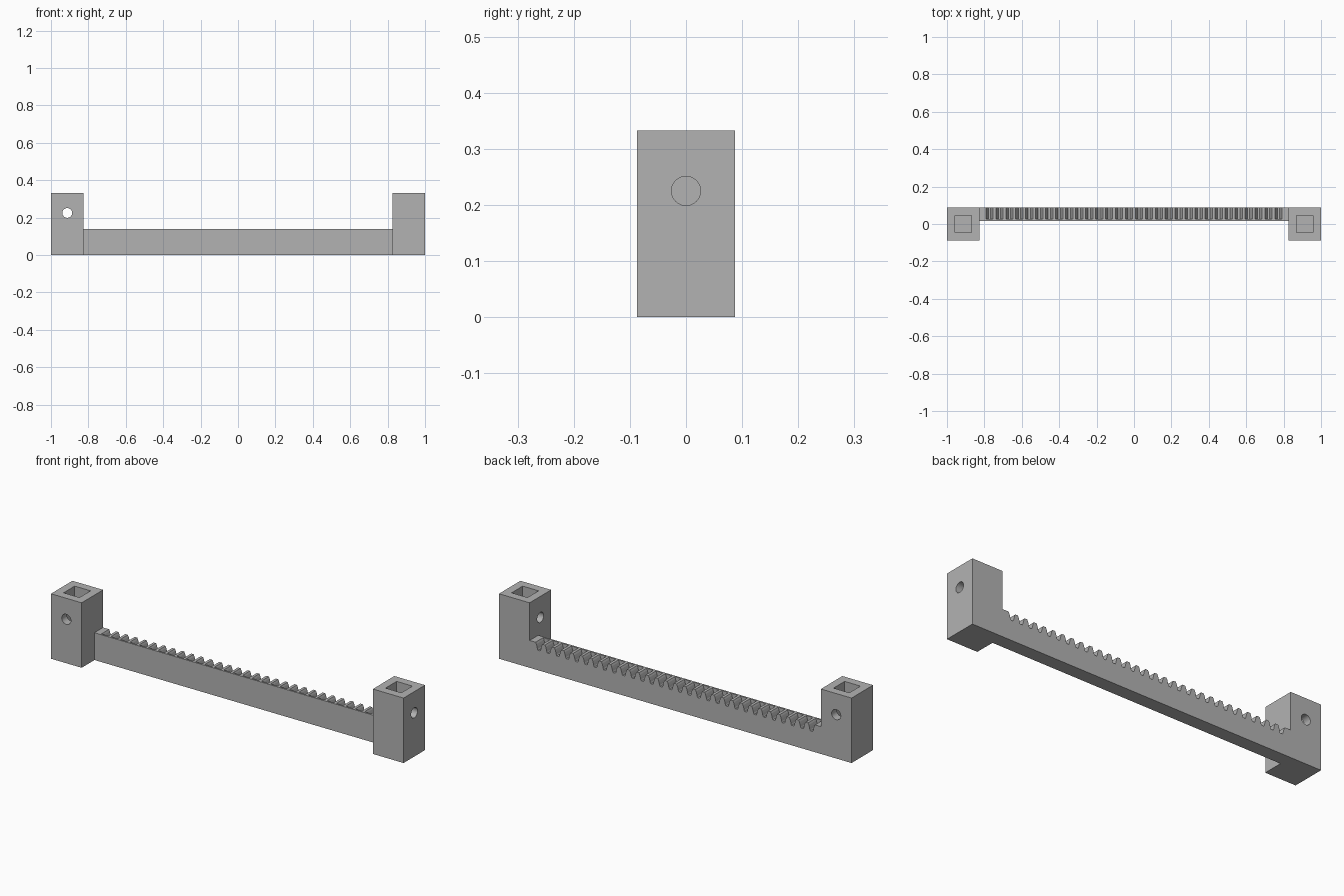
import bpy, bmesh, math
from mathutils import Matrix

if "Cube" in bpy.data.objects:
    bpy.data.objects.remove(bpy.data.objects["Cube"], do_unlink=True)

POST_X, POST_HALF, POST_H = 0.913, 0.087, 0.333
SOCKET_HALF, SOCKET_FLOOR = 0.045, 0.12
HOLE_Z, HOLE_R = 0.225, 0.026
BAR_X, BAR_H, BAR_FRONT, TEETH_FRONT = 0.826, 0.14, 0.017, 0.026
TEETH = 31
PITCH = 2 * BAR_X / TEETH

grey = bpy.data.materials.new("plain grey")
colour = (0.45, 0.45, 0.45, 1)
grey.diffuse_color = colour
grey.use_nodes = True
grey.node_tree.nodes["Principled BSDF"].inputs["Base Color"].default_value = colour


def make_object(name, bm):
    bmesh.ops.recalc_face_normals(bm, faces=bm.faces)
    mesh = bpy.data.meshes.new(name)
    bm.to_mesh(mesh)
    bm.free()
    mesh.materials.append(grey)
    obj = bpy.data.objects.new(name, mesh)
    bpy.context.collection.objects.link(obj)
    return obj


def box(name, low, high):
    bm = bmesh.new()
    bmesh.ops.create_cube(bm, size=1)
    for v in bm.verts:
        v.co = [(a + b) / 2 + c * (b - a) for a, b, c in zip(low, high, v.co)]
    return make_object(name, bm)


def cut(obj, cutter):
    cutter.hide_render = True
    mod = obj.modifiers.new("cut", 'BOOLEAN')
    mod.operation, mod.solver, mod.object = 'DIFFERENCE', 'EXACT', cutter
    bpy.context.view_layer.objects.active = obj
    bpy.ops.object.modifier_apply(modifier=mod.name)
    bpy.data.objects.remove(cutter, do_unlink=True)


def post(name, x, hole_axis):
    # Square post with an open square socket and a cross hole
    body = box(name, (x - POST_HALF, -POST_HALF, 0), (x + POST_HALF, POST_HALF, POST_H))
    cut(body, box("socket_cutter", (x - SOCKET_HALF, -SOCKET_HALF, SOCKET_FLOOR),
                  (x + SOCKET_HALF, SOCKET_HALF, POST_H + 0.1)))
    bm = bmesh.new()
    bmesh.ops.create_cone(bm, cap_ends=True, segments=32, radius1=HOLE_R, radius2=HOLE_R,
                          depth=0.4, matrix=Matrix.Translation((x, 0, HOLE_Z))
                          @ Matrix.Rotation(math.pi / 2, 4, hole_axis))
    cut(body, make_object("hole_cutter", bm))
    bpy.ops.object.select_all(action='DESELECT')
    body.select_set(True)
    bpy.ops.object.shade_smooth_by_angle(angle=math.radians(30))


# A rotation about X points the hole along Y, and about Y along X
post("right_post", -POST_X, 'X')
post("left_post", POST_X, 'Y')

# Bar with tooth gaps cut from its rear top, leaving a thin front wall
bar = box("rack_bar", (-BAR_X, BAR_FRONT, 0), (BAR_X, POST_HALF, BAR_H))
half_gap = [(0.024, 0.01), (0.0195, 0), (0.015, -0.009), (0.0115, -0.021),
            (0.009, -0.032), (0.006, -0.038)]
gap = half_gap + [(-x, z) for x, z in reversed(half_gap)]
bm = bmesh.new()
for i in range(1, TEETH):
    x0 = -BAR_X + i * PITCH
    face = bm.faces.new([bm.verts.new((x0 + x, TEETH_FRONT, BAR_H + z)) for x, z in gap])
    new = bmesh.ops.extrude_face_region(bm, geom=[face])["geom"]
    bmesh.ops.translate(bm, vec=(0, 0.1, 0),
                        verts=[v for v in new if isinstance(v, bmesh.types.BMVert)])
cut(bar, make_object("gap_cutter", bm))
